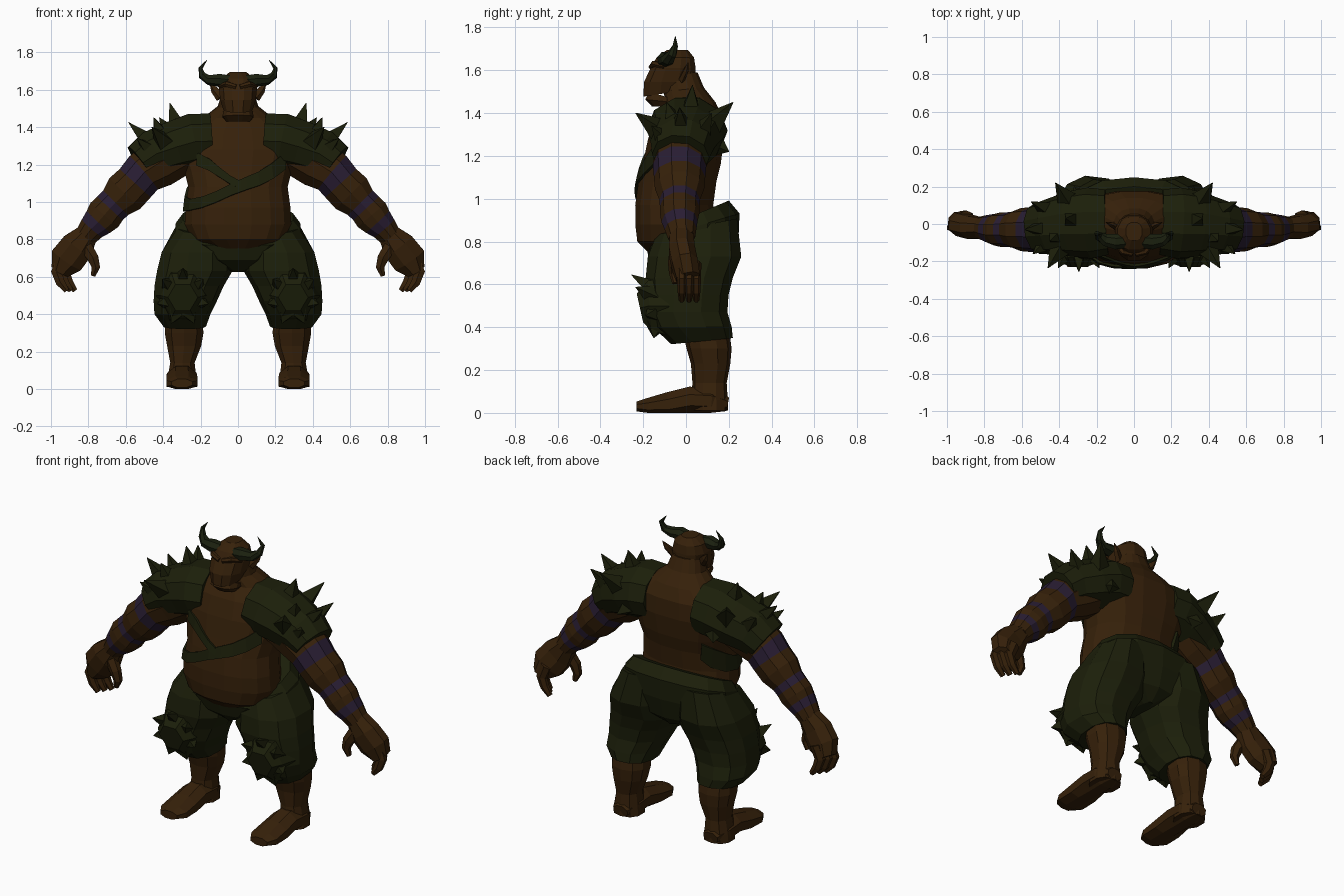
import bpy, bmesh, math
from mathutils import Vector
from mathutils.bvhtree import BVHTree


def material(name, rgb):
    m = bpy.data.materials.new(name)
    m.diffuse_color = (*rgb, 1)
    return m


SKIN = material("brown skin", (0.037, 0.0150, 0.0030))
CLOTH = material("dark green hide", (0.0115, 0.0135, 0.0030))
BAND = material("purple paint", (0.022, 0.0125, 0.033))
HORN = material("green horn", (0.0105, 0.0140, 0.0045))


def finish(name, bm, mats, mirror):
    bmesh.ops.recalc_face_normals(bm, faces=bm.faces)
    me = bpy.data.meshes.new(name)
    bm.to_mesh(me)
    bm.free()
    for m in mats:
        me.materials.append(m)
    ob = bpy.data.objects.new(name, me)
    bpy.context.collection.objects.link(ob)
    if mirror:
        mod = ob.modifiers.new("mirror", 'MIRROR')
        mod.use_mirror_merge = False
    return ob


def loft(name, rings, mats, mirror=False, painted=()):
    """Skin a list of point rings; segments listed in painted use the second colour."""
    bm = bmesh.new()
    rows = [[bm.verts.new(p) for p in r] for r in rings]
    n = len(rows[0])
    for i in range(len(rows) - 1):
        for j in range(n):
            k = (j + 1) % n
            f = bm.faces.new((rows[i][j], rows[i][k], rows[i + 1][k], rows[i + 1][j]))
            f.material_index = 1 if i in painted else 0
    bm.faces.new(rows[0])
    bm.faces.new(rows[-1])
    return finish(name, bm, mats, mirror)


def soft(v, p=0.85):
    return math.copysign(abs(v) ** p, v)


def stack(name, rows, mat, n=12, mirror=False):
    """Loft of level rings: x, y, z, rx, ry, and slope of z along y."""
    rings = []
    for x, y, z, rx, ry, s in rows:
        ring = []
        for j in range(n):
            a = 2 * math.pi * (j + 0.5) / n
            dy = ry * soft(math.sin(a))
            ring.append((x + rx * soft(math.cos(a)), y + dy, z + s * dy))
        rings.append(ring)
    return loft(name, rings, [mat], mirror)


def tube(name, path, mats, n=8, mirror=True, painted=(), floor=False):
    """Loft along a path of x, y, z, radius in the plane, radius across."""
    pts = [Vector(p[:3]) for p in path]
    rings = []
    for i, p in enumerate(path):
        t = (pts[min(i + 1, len(pts) - 1)] - pts[max(i - 1, 0)]).normalized()
        ref = Vector((1, 0, 0)) if abs(t.y) > 0.85 else Vector((0, 1, 0))
        u = t.cross(ref).normalized()
        v = u.cross(t)
        ring = []
        for j in range(n):
            a = 2 * math.pi * (j + 0.5) / n
            q = pts[i] + u * p[3] * math.cos(a) + v * p[4] * math.sin(a)
            if floor:
                q.z = max(q.z, 0)
            ring.append(q)
        rings.append(ring)
    return loft(name, rings, mats, mirror, painted)


def spike(name, base, tip, r, mat=CLOTH):
    tube(name, [(*base, r, r), (*tip, 0.002, 0.002)], [mat], n=4)


# Torso with round belly, broad chest and thick neck
torso = stack("torso", [
    (0, -.06, .75, .15, .12, 0), (0, -.06, .80, .25, .17, 0), (0, -.05, .88, .29, .19, 0),
    (0, -.055, .97, .285, .185, 0), (0, -.04, 1.08, .27, .185, 0), (0, -.02, 1.16, .29, .185, 0),
    (0, 0, 1.28, .33, .18, 0), (0, .015, 1.38, .30, .16, 0), (0, .02, 1.45, .19, .12, 0),
    (0, -.01, 1.51, .11, .095, .1), (0, -.03, 1.59, .085, .085, 0)], SKIN, n=16)

# Head: sloping skull with muzzle, and a separate open jaw
stack("head", [
    (0, -.08, 1.495, .080, .122, .15), (0, -.075, 1.545, .098, .125, 0), (0, -.06, 1.61, .105, .108, 0),
    (0, -.05, 1.66, .09, .09, 0), (0, -.04, 1.695, .045, .05, 0)], SKIN)
stack("jaw", [
    (0, -.10, 1.43, .065, .06, 0), (0, -.105, 1.455, .085, .088, -.1),
    (0, -.09, 1.475, .082, .085, -.3)], SKIN)
tube("brow", [(.01, -.16, 1.615, .014, .016), (.06, -.15, 1.63, .016, .016),
              (.095, -.10, 1.62, .012, .016)], [SKIN], n=6)
tube("ear", [(.09, -.02, 1.56, .03, .015), (.125, .0, 1.60, .022, .012),
             (.15, .01, 1.635, .002, .002)], [SKIN], n=5)
tube("horn", [(.05, -.09, 1.645, .036, .04), (.10, -.095, 1.652, .036, .042),
              (.155, -.085, 1.652, .028, .034), (.19, -.065, 1.675, .021, .023),
              (.20, -.05, 1.715, .012, .013), (.165, -.05, 1.76, .001, .001)], [HORN], n=7)

# Arms with three painted bands
tube("arm", [
    (.27, -.01, 1.29, .13, .14), (.42, -.02, 1.21, .14, .13), (.505, -.03, 1.155, .122, .125),
    (.55, -.03, 1.10, .118, .12), (.605, -.03, 1.045, .122, .115), (.655, -.03, .995, .098, .095),
    (.685, -.03, .965, .098, .092), (.715, -.03, .93, .103, .092), (.745, -.03, .895, .09, .085),
    (.78, -.025, .86, .075, .075), (.815, -.02, .815, .063, .063)],
    [SKIN, BAND], n=10, painted=(2, 5, 8))

# Hands: palm, curled fingers and thumb
tube("palm", [(.80, -.02, .835, .062, .06), (.86, -.02, .76, .097, .065),
              (.915, -.005, .69, .10, .065), (.95, .01, .63, .055, .06)], [SKIN])
for i in range(3):
    x, y = .97 - .022 * i, -.02 + .034 * i
    tube("finger", [(x - .03, y, .70, .035, .024), (x, y, .625, .034, .022),
                    (x - .02, y, .57, .028, .02), (x - .055, y, .525, .016, .014)], [SKIN], n=6)
tube("thumb", [(.82, -.04, .77, .04, .035), (.775, -.055, .70, .034, .03),
               (.76, -.055, .65, .026, .024), (.775, -.05, .605, .014, .014)], [SKIN], n=6)

# Shoulder pads with spikes
tube("shoulder_pad", [
    (.145, .01, 1.325, .155, .175), (.24, .005, 1.32, .16, .19), (.34, 0, 1.29, .15, .175),
    (.45, -.015, 1.25, .14, .15), (.52, -.025, 1.20, .12, .135)], [CLOTH], n=10)
for base, tip in [((.32, .02, 1.38), (.365, .03, 1.53)), ((.34, .10, 1.33), (.42, .22, 1.45)),
                  ((.45, -.02, 1.30), (.585, -.03, 1.425)), ((.38, -.10, 1.30), (.46, -.235, 1.40)),
                  ((.43, .06, 1.28), (.55, .12, 1.40)), ((.44, -.08, 1.25), (.54, -.16, 1.34)),
                  ((.28, .12, 1.26), (.32, .20, 1.22)), ((.40, -.05, 1.33), (.45, -.09, 1.45))]:
    spike("shoulder_spike", base, tip, .075)

# Chest straps, laid on the torso surface
bm = bmesh.new()
bm.from_mesh(torso.data)
tree = BVHTree.FromBMesh(bm)
bm.free()


def strap(name, course):
    bm = bmesh.new()
    rows = []
    for deg, z, w in course:
        a = math.radians(deg)
        d = Vector((math.sin(a), -math.cos(a), 0))
        row = []
        for h in (-w, w):
            hit = tree.ray_cast(Vector((0, -.02, z + h)) + d, -d)[0]
            row.append(bm.verts.new(hit + d * .014))
        rows.append(row)
    for p, q in zip(rows, rows[1:]):
        bm.faces.new((p[0], q[0], q[1], p[1]))
    ob = finish(name, bm, [CLOTH], False)
    ob.modifiers.new("thick", 'SOLIDIFY').thickness = .02


strap("long_strap", [(65, 1.22, .045), (48, 1.165, .04), (30, 1.125, .036), (12, 1.10, .034),
                     (-8, 1.07, .032), (-28, 1.03, .03), (-45, 1.0, .03), (-62, .985, .03),
                     (-80, .99, .04), (-98, 1.02, .055), (-115, 1.06, .06), (-128, 1.10, .05)])
strap("short_strap", [(-58, 1.23, .035), (-43, 1.20, .03), (-28, 1.16, .025), (-12, 1.12, .022),
                      (4, 1.09, .02)])

# Baggy trousers: seat and two legs leaning outwards
stack("trouser_seat", [
    (0, .03, .625, .03, .12, 0), (0, .025, .69, .20, .19, 0), (0, .03, .79, .345, .215, .1),
    (0, .045, .87, .34, .205, .3), (0, .03, .92, .30, .17, .42)], CLOTH, n=14)
stack("trouser_leg", [
    (.19, .05, .87, .14, .19, .2), (.225, .04, .73, .19, .22, 0), (.235, .015, .63, .205, .205, 0),
    (.265, .01, .55, .188, .19, 0), (.285, .005, .47, .172, .19, 0), (.30, .03, .40, .152, .185, 0),
    (.285, .075, .335, .115, .145, .1)], CLOTH, n=11, mirror=True)

# Knee guards: raised plate ringed by spikes
tube("knee_plate", [(.295, -.08, .50, .16, .145), (.295, -.17, .50, .135, .12),
                    (.295, -.215, .49, .08, .08)], [CLOTH], n=6)
for i in range(7):
    a = 2 * math.pi * i / 7 + math.pi / 2
    c, s = math.cos(a), math.sin(a)
    spike("knee_spike", (.295 + .075 * c, -.14, .49 + .085 * s),
          (.295 + .14 * c, -.20 - .055 * s, .49 + .155 * s), .06)

# Shins and flat feet
stack("shin", [
    (.29, .09, .40, .10, .11, 0), (.288, .108, .30, .108, .105, 0), (.288, .115, .23, .095, .092, 0),
    (.297, .11, .14, .068, .08, 0), (.30, .11, .06, .08, .085, 0),
    (.30, .11, .01, .085, .085, 0)], SKIN, n=10, mirror=True)
tube("foot", [
    (.30, .195, .04, .035, .05), (.30, .12, .055, .065, .088), (.30, .02, .06, .068, .085),
    (.30, -.08, .04, .062, .09), (.30, -.18, .03, .042, .09),
    (.30, -.23, .03, .025, .06)], [SKIN], n=8, floor=True)
